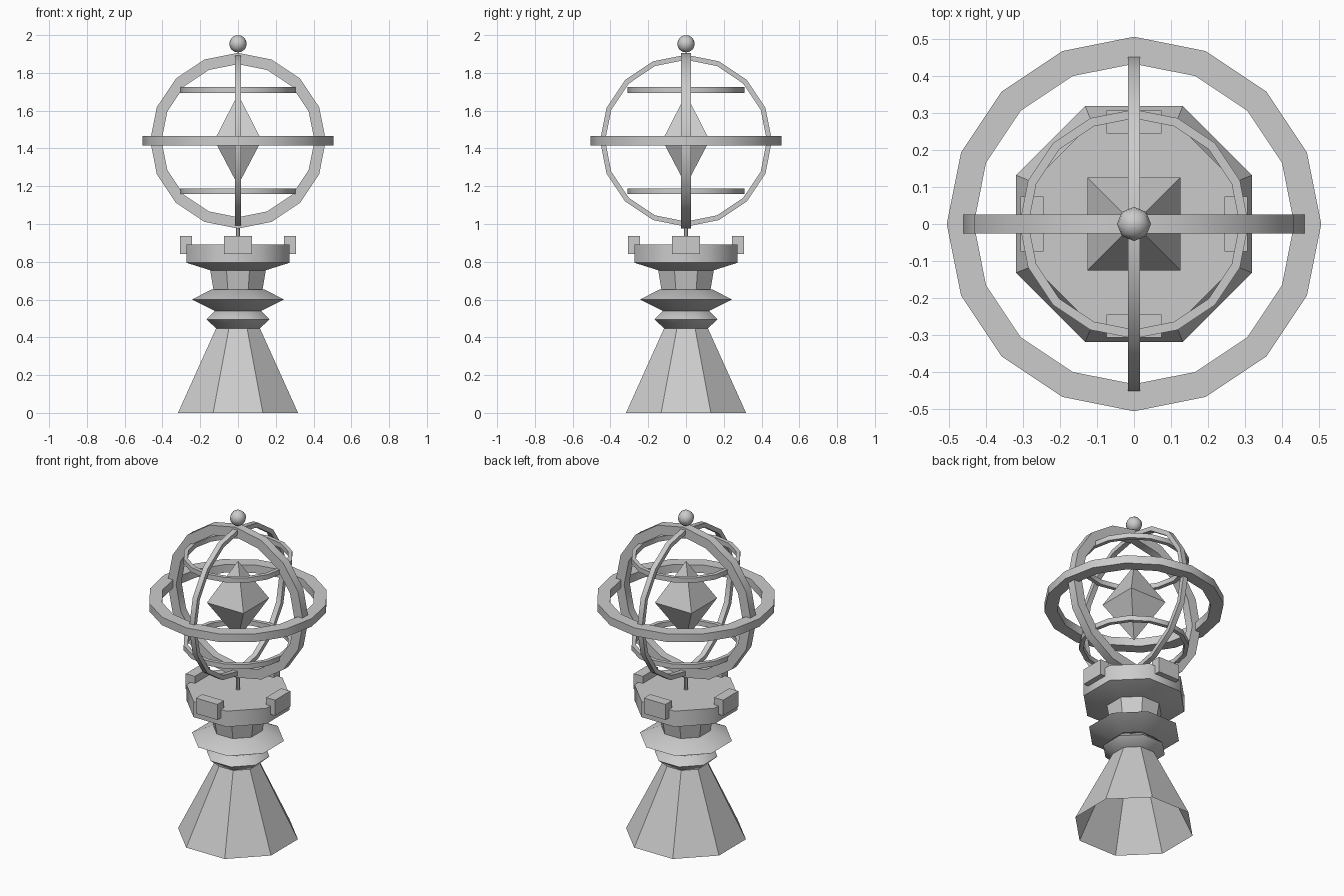
import bpy, bmesh, math
from mathutils import Matrix

if "Cube" in bpy.data.objects:
    bpy.data.objects.remove(bpy.data.objects["Cube"])

CENTER = 1.441


def finish(bm, name, smooth=None):
    mesh = bpy.data.meshes.new(name)
    bm.to_mesh(mesh)
    bm.free()
    obj = bpy.data.objects.new(name, mesh)
    bpy.context.collection.objects.link(obj)
    if smooth:
        bpy.ops.object.select_all(action='DESELECT')
        obj.select_set(True)
        bpy.context.view_layer.objects.active = obj
        bpy.ops.object.shade_smooth_by_angle(angle=math.radians(smooth))
    return obj


def lathe(name, profile, sides=8, closed=False, matrix=None, flats=True,
          cap_bottom=False, cap_top=False, smooth=None):
    """Turn (radius, z) points around z; with flats, radius is to the flat side."""
    bm = bmesh.new()
    half = math.pi / sides
    start, grow = (half, 1 / math.cos(half)) if flats else (0, 1)
    loops = [[bm.verts.new((r * grow * math.cos(start + 2 * half * i),
                            r * grow * math.sin(start + 2 * half * i), z))
              for i in range(sides)] for r, z in profile]
    pairs = list(zip(loops, loops[1:] + loops[:1]))
    for a, b in pairs if closed else pairs[:-1]:
        for i in range(sides):
            j = (i + 1) % sides
            bm.faces.new((a[i], a[j], b[j], b[i]))
    if cap_bottom:
        bm.faces.new(loops[0][::-1])
    if cap_top:
        bm.faces.new(loops[-1])
    if matrix:
        bm.transform(matrix)
    return finish(bm, name, smooth)


def ring(name, outer, inner, depth, z=CENTER, rotation=None):
    h = depth / 2
    profile = [(inner, -h), (outer, -h), (outer, h), (inner, h)]
    matrix = Matrix.Translation((0, 0, z)) @ (rotation or Matrix())
    return lathe(name, profile, 16, True, matrix, False, smooth=30)


# Octagonal pedestal, open underneath
lathe("pedestal", [(0.318, 0), (0.115, 0.45)])
lathe("lower_collar", [(0.115, 0.447), (0.167, 0.495), (0.122, 0.54)],
      cap_bottom=True, cap_top=True, smooth=60)
lathe("upper_collar", [(0.122, 0.54), (0.244, 0.60), (0.143, 0.652)],
      cap_bottom=True, cap_top=True, smooth=60)
lathe("neck", [(0.13, 0.652), (0.147, 0.755)])
lathe("platform", [(0.147, 0.755), (0.273, 0.795), (0.273, 0.892)],
      cap_bottom=True, cap_top=True, smooth=46)

# Four blocks round the platform edge
for i in range(4):
    bm = bmesh.new()
    bmesh.ops.create_cube(bm, size=1)
    bm.transform(Matrix.Rotation(i * math.pi / 2, 4, 'Z')
                 @ Matrix.Translation((0, -0.275, 0.888))
                 @ Matrix.Diagonal((0.148, 0.062, 0.096, 1)))
    finish(bm, f"edge_block_{i + 1}")

# Support rod
lathe("support_rod", [(0.01, 0.88), (0.01, 1.0)], cap_bottom=True, cap_top=True)

# Sphere of rings
tip_x = Matrix.Rotation(math.pi / 2, 4, 'X')
tip_y = Matrix.Rotation(math.pi / 2, 4, 'Y')
ring("equator_ring", 0.505, 0.432, 0.05)
ring("wide_meridian_ring", 0.465, 0.405, 0.052, rotation=tip_x)
ring("thin_meridian_ring", 0.455, 0.428, 0.032, rotation=tip_y)
ring("upper_parallel_ring", 0.309, 0.285, 0.03, 1.709)
ring("lower_parallel_ring", 0.309, 0.285, 0.03, 1.174)

# Four-sided crystal
bm = bmesh.new()
top, bottom = bm.verts.new((0, 0, 1.687)), bm.verts.new((0, 0, 1.205))
waist = [bm.verts.new((x * 0.125, y * 0.125, 1.443))
         for x, y in ((-1, -1), (1, -1), (1, 1), (-1, 1))]
for a, b in zip(waist, waist[1:] + waist[:1]):
    bm.faces.new((a, b, top))
    bm.faces.new((b, a, bottom))
finish(bm, "crystal")

# Ball finial
bm = bmesh.new()
bmesh.ops.create_uvsphere(bm, u_segments=8, v_segments=8, radius=0.046)
bm.transform(Matrix.Translation((0, 0, 1.954)))
finish(bm, "ball_finial", smooth=60)
